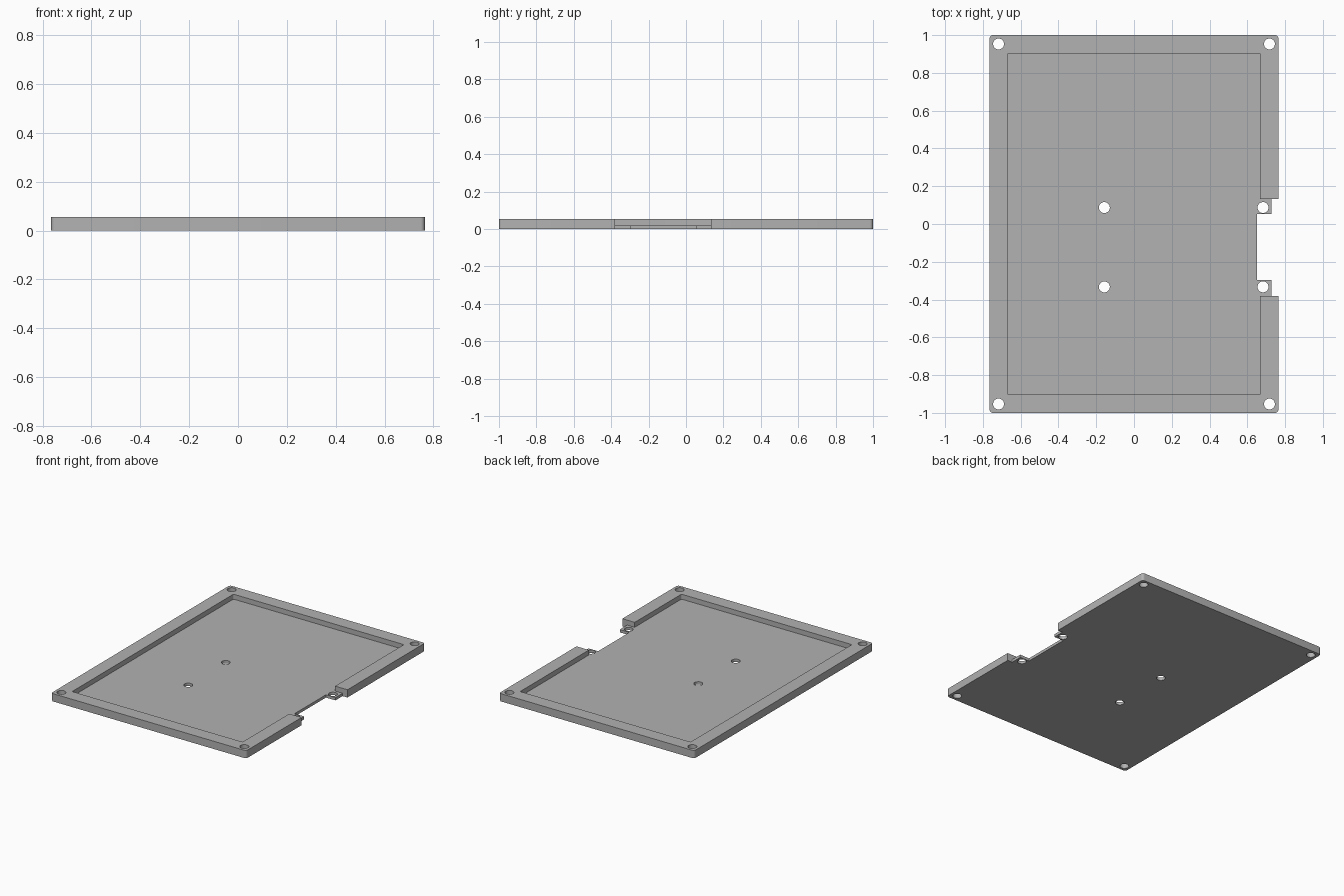
import bpy
import bmesh
from math import cos, sin, pi

if "Cube" in bpy.data.objects:
    bpy.data.objects.remove(bpy.data.objects["Cube"])

HEIGHT, FLOOR = 0.055, 0.02
HALF_X, HALF_Y = 0.765, 1.0
NOTCH_LOW, NOTCH_HIGH = -0.38, 0.133
TAB_LOW, TAB_HIGH = -0.297, 0.053

grey = bpy.data.materials.new("plain grey")
grey.use_nodes = True
grey.diffuse_color = (0.445, 0.445, 0.445, 1)
grey.node_tree.nodes["Principled BSDF"].inputs["Base Color"].default_value = grey.diffuse_color


def prism(name, outline, z0, z1):
    """Extrude a flat outline from z0 to z1."""
    bm = bmesh.new()
    face = bm.faces.new([bm.verts.new((x, y, z0)) for x, y in outline])
    top = bmesh.ops.extrude_face_region(bm, geom=[face])["geom"]
    bmesh.ops.translate(bm, vec=(0, 0, z1 - z0),
                        verts=[v for v in top if isinstance(v, bmesh.types.BMVert)])
    bmesh.ops.recalc_face_normals(bm, faces=bm.faces)
    mesh = bpy.data.meshes.new(name)
    bm.to_mesh(mesh)
    bm.free()
    mesh.materials.append(grey)
    obj = bpy.data.objects.new(name, mesh)
    bpy.context.collection.objects.link(obj)
    return obj


def box(x0, x1, y0, y1):
    return [(x0, y0), (x1, y0), (x1, y1), (x0, y1)]


def circle(cx, cy, r, n=32):
    return [(cx + r * cos(2 * pi * i / n), cy + r * sin(2 * pi * i / n)) for i in range(n)]


def rounded(hx, hy, r, steps=5):
    """Centred rectangle with rounded corners."""
    points = []
    for k, (sx, sy) in enumerate([(1, 1), (-1, 1), (-1, -1), (1, -1)]):
        for i in range(steps + 1):
            a = pi / 2 * (k + i / steps)
            points.append((sx * (hx - r) + r * cos(a), sy * (hy - r) + r * sin(a)))
    return points


# Solid tray blank
tray = prism("tray", rounded(HALF_X, HALF_Y, 0.018), 0, HEIGHT)

# Recess, side opening with two stepped tabs, and screw holes
cutters = [
    prism("recess_cutter", rounded(0.668, 0.903, 0.006), FLOOR, 0.1),
    prism("rim_gap_cutter", box(0.6, 0.9, NOTCH_LOW, NOTCH_HIGH), FLOOR, 0.1),
    prism("tab_end_cutter", box(0.727, 0.9, NOTCH_LOW, NOTCH_HIGH), -0.1, 0.1),
    prism("opening_cutter", box(0.652, 0.9, TAB_LOW, TAB_HIGH), -0.1, 0.1),
]
holes = [(sx * 0.717, sy * 0.953) for sx in (-1, 1) for sy in (-1, 1)]
holes += [(x, y) for x in (-0.157, 0.683) for y in (-0.333, 0.087)]
cutters += [prism("hole_cutter", circle(x, y, 0.029), -0.1, 0.1) for x, y in holes]

for cutter in cutters:
    cutter.hide_render = True
    mod = tray.modifiers.new(cutter.name, "BOOLEAN")
    mod.operation = "DIFFERENCE"
    mod.solver = "EXACT"
    mod.object = cutter

# Bake the cuts and drop the cutters
depsgraph = bpy.context.evaluated_depsgraph_get()
cut_mesh = bpy.data.meshes.new_from_object(tray.evaluated_get(depsgraph))
tray.modifiers.clear()
tray.data = cut_mesh
for cutter in cutters:
    bpy.data.objects.remove(cutter)

# Smooth the round corners and hole walls, keep the edges crisp
bpy.ops.object.select_all(action="DESELECT")
tray.select_set(True)
bpy.context.view_layer.objects.active = tray
bpy.ops.object.shade_smooth_by_angle(angle=pi / 6)
